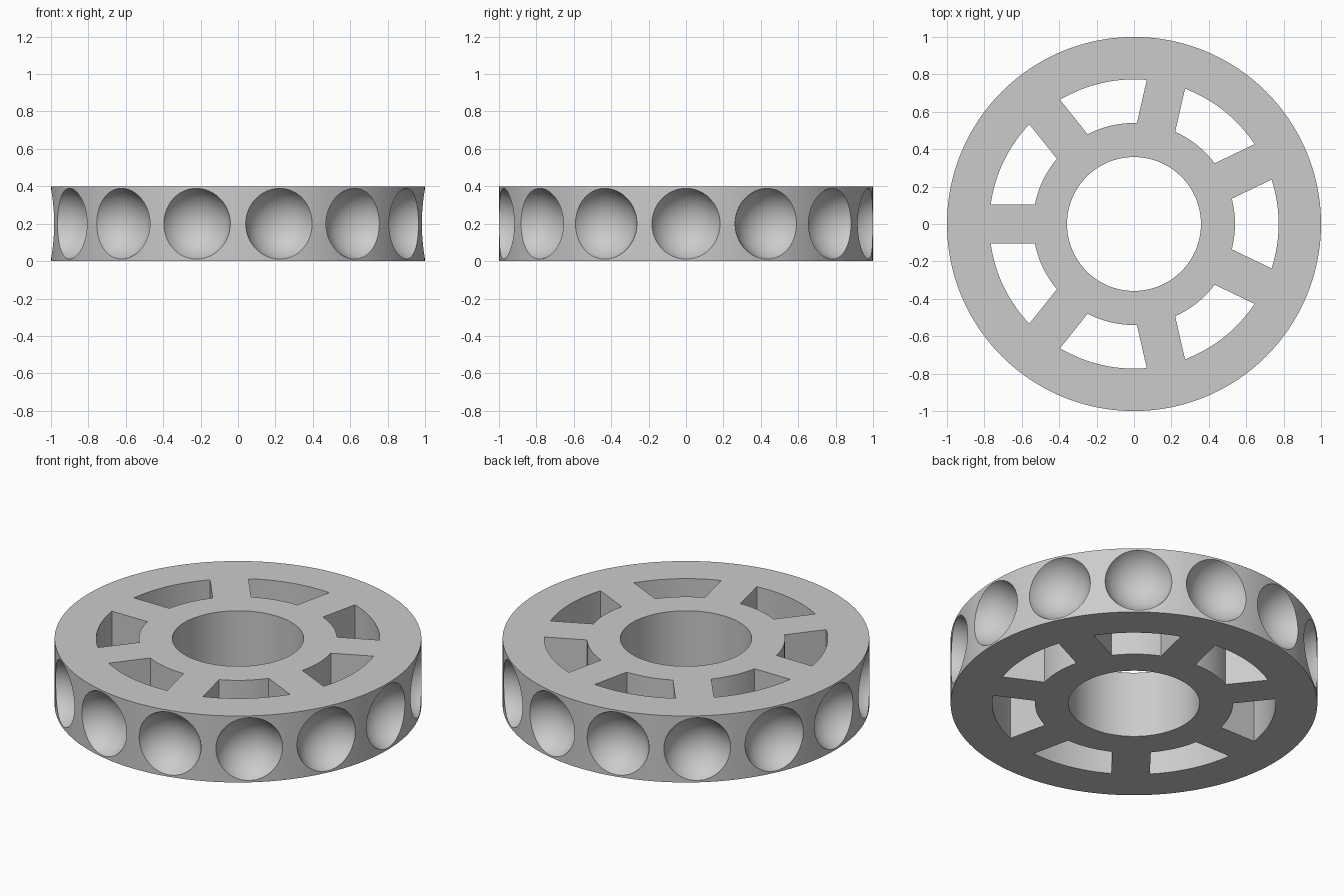
import bpy, bmesh, math
from mathutils import Matrix

HEIGHT = 0.4
BORE, HUB, WINDOW, RIM = 0.358, 0.54, 0.773, 1.0
SPOKES, SPOKE_HALF = 7, 0.105
DIMPLES, BALL, BALL_DIST = 14, 0.2, 1.065

if "Cube" in bpy.data.objects:
    bpy.data.objects.remove(bpy.data.objects["Cube"], do_unlink=True)

grey = bpy.data.materials.new("plain grey")
grey.use_nodes = True
colour = (0.6, 0.6, 0.6, 1)
grey.diffuse_color = colour
grey.node_tree.nodes["Principled BSDF"].inputs["Base Color"].default_value = colour


def make_object(name, bm):
    bmesh.ops.recalc_face_normals(bm, faces=bm.faces)
    mesh = bpy.data.meshes.new(name)
    bm.to_mesh(mesh)
    bm.free()
    mesh.materials.append(grey)
    obj = bpy.data.objects.new(name, mesh)
    bpy.context.collection.objects.link(obj)
    return obj


def arc(radius, start, end, steps):
    angles = [start + (end - start) * i / steps for i in range(steps + 1)]
    return [(radius * math.cos(a), radius * math.sin(a)) for a in angles]


def add_prism(bm, outline, bottom, top):
    face = bm.faces.new([bm.verts.new((x, y, bottom)) for x, y in outline])
    new = bmesh.ops.extrude_face_region(bm, geom=[face])["geom"]
    verts = [v for v in new if isinstance(v, bmesh.types.BMVert)]
    bmesh.ops.translate(bm, verts=verts, vec=(0, 0, top - bottom))


# Solid wheel disc
bm = bmesh.new()
add_prism(bm, arc(RIM, 0, math.tau, 168)[:-1], 0, HEIGHT)
wheel = make_object("wheel", bm)

# Cutter for the bore, the windows between spokes and the rim dimples
bm = bmesh.new()
add_prism(bm, arc(BORE, 0, math.tau, 96)[:-1], -0.1, HEIGHT + 0.1)

for i in range(SPOKES):
    middle = math.tau * i / SPOKES
    half_out = math.pi / SPOKES - math.asin(SPOKE_HALF / WINDOW)
    half_in = math.pi / SPOKES - math.asin(SPOKE_HALF / HUB)
    outline = arc(WINDOW, middle - half_out, middle + half_out, 16)
    outline += arc(HUB, middle + half_in, middle - half_in, 12)
    add_prism(bm, outline, -0.1, HEIGHT + 0.1)

for i in range(DIMPLES):
    place = (Matrix.Translation((0, 0, HEIGHT / 2))
             @ Matrix.Rotation(math.tau * i / DIMPLES, 4, "Z")
             @ Matrix.Translation((BALL_DIST, 0, 0))
             @ Matrix.Rotation(math.pi / 2, 4, "Y"))
    bmesh.ops.create_uvsphere(bm, u_segments=48, v_segments=28,
                              radius=BALL, matrix=place)
cutter = make_object("cutter", bm)
cutter.hide_render = True

# Cut the wheel and drop the cutter
cut = wheel.modifiers.new("cut", "BOOLEAN")
cut.operation = "DIFFERENCE"
cut.solver = "EXACT"
cut.object = cutter
bpy.ops.object.select_all(action="DESELECT")
wheel.select_set(True)
bpy.context.view_layer.objects.active = wheel
bpy.ops.object.modifier_apply(modifier=cut.name)
bpy.data.objects.remove(cutter, do_unlink=True)

# Round walls smooth, edges sharp
bpy.ops.object.shade_smooth_by_angle(angle=math.radians(25))
